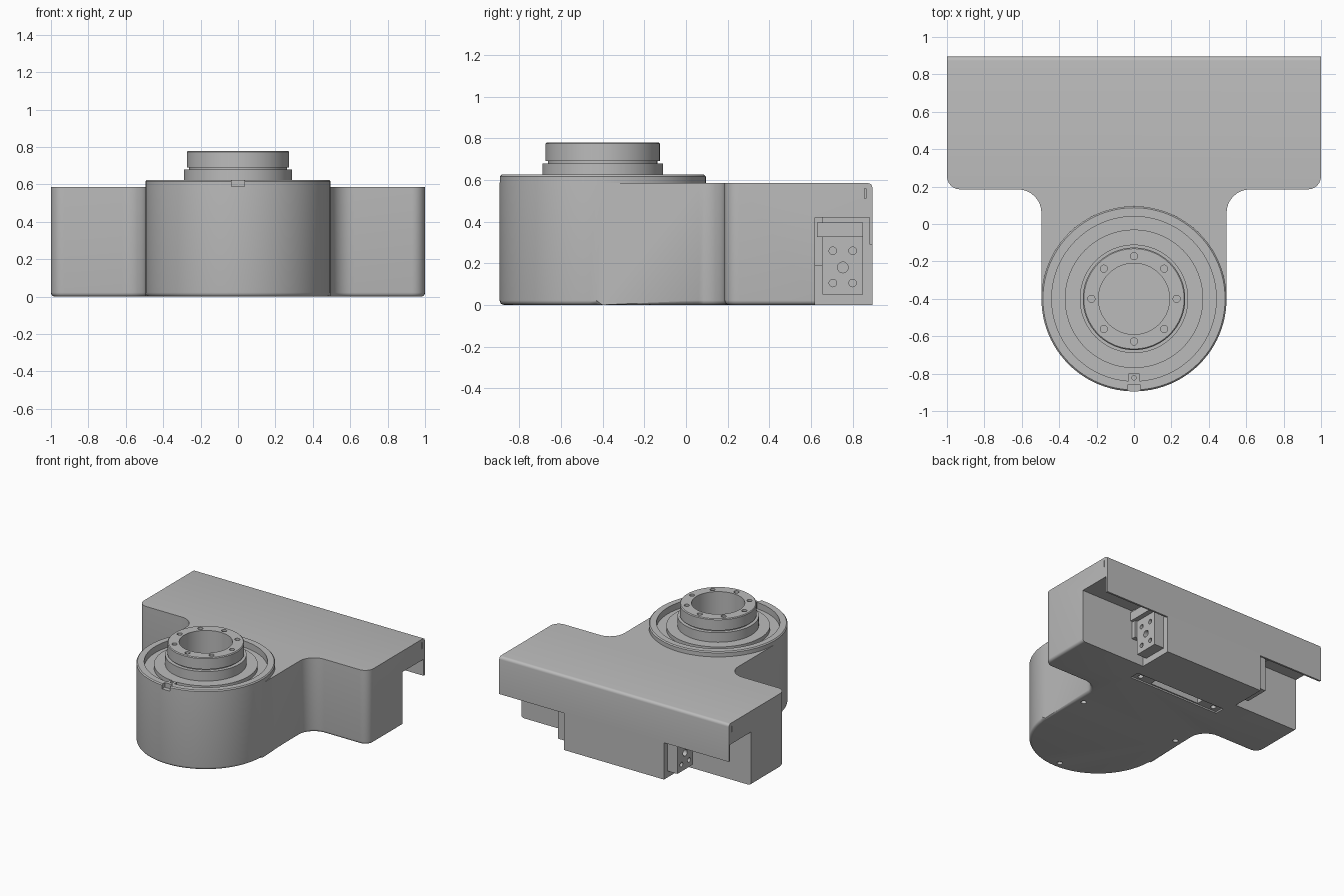
import bpy, bmesh
from math import cos, sin, radians, pi
from mathutils import Matrix, Vector

if "Cube" in bpy.data.objects:
    bpy.data.objects.remove(bpy.data.objects["Cube"], do_unlink=True)

gray = bpy.data.materials.new("machine_gray")
gray.use_nodes = True
gray.diffuse_color = (0.5, 0.5, 0.5, 1)
gray.node_tree.nodes["Principled BSDF"].inputs["Base Color"].default_value = (0.5, 0.5, 0.5, 1)

AXIS = Vector((0, -0.4, 0))      # centre of the drum
DRUM_R, TOP, BACK = 0.495, 0.585, 0.895


def add_object(name, bm):
    bmesh.ops.recalc_face_normals(bm, faces=bm.faces[:])
    mesh = bpy.data.meshes.new(name)
    bm.to_mesh(mesh)
    bm.free()
    mesh.materials.append(gray)
    obj = bpy.data.objects.new(name, mesh)
    bpy.context.collection.objects.link(obj)
    return obj


def box(bm, x0, x1, y0, y1, z0, z1):
    m = Matrix.Translation(((x0 + x1) / 2, (y0 + y1) / 2, (z0 + z1) / 2))
    m = m @ Matrix.Diagonal((abs(x1 - x0), y1 - y0, z1 - z0, 1))
    bmesh.ops.create_cube(bm, size=1, matrix=m)


def cylinder(bm, centre, r, depth, axis="Z", segments=20):
    m = Matrix.Translation(centre)
    if axis == "X":
        m = m @ Matrix.Rotation(pi / 2, 4, "Y")
    bmesh.ops.create_cone(bm, cap_ends=True, segments=segments, radius1=r,
                          radius2=r, depth=depth, matrix=m)


def arc(cx, cy, r, a0, a1, n):
    steps = [radians(a0 + (a1 - a0) * i / n) for i in range(n + 1)]
    return [(cx + r * cos(a), cy + r * sin(a)) for a in steps]


def cut(obj, bm):
    cutter = add_object("cutter", bm)
    cutter.hide_render = True
    mod = obj.modifiers.new("cut", "BOOLEAN")
    mod.operation, mod.solver, mod.object = "DIFFERENCE", "EXACT", cutter
    bpy.context.view_layer.objects.active = obj
    bpy.ops.object.modifier_apply(modifier=mod.name)
    bpy.data.objects.remove(cutter, do_unlink=True)


def smooth(obj):
    bpy.ops.object.select_all(action="DESELECT")
    obj.select_set(True)
    bpy.context.view_layer.objects.active = obj
    bpy.ops.object.shade_smooth_by_angle(angle=radians(30))


# Housing: T-shaped outline with round nose, extruded up
half = arc(0, AXIS.y, DRUM_R, -90, 0, 24)
half += arc(DRUM_R + 0.125, 0.06, 0.125, 180, 90, 8)
half += arc(0.93, 0.255, 0.07, -90, 0, 6)
half += [(1, BACK)]
outline = half + [(-x, y) for x, y in reversed(half[1:])]
bm = bmesh.new()
base = bm.faces.new([bm.verts.new((x, y, 0)) for x, y in outline])
side = bmesh.ops.extrude_face_region(bm, geom=[base])
for v in side["geom"]:
    if isinstance(v, bmesh.types.BMVert):
        v.co.z = TOP


def at(edge, z, back):
    flat = all(abs(v.co.z - z) < 1e-4 for v in edge.verts)
    return flat and back == all(v.co.y > BACK - 1e-4 for v in edge.verts)


# rounded lower rim and rounded back top edge
rounded = [e for e in bm.edges if at(e, 0, False) or at(e, TOP, True)]
bmesh.ops.bevel(bm, geom=rounded, offset=0.022, segments=4, profile=0.5, affect="EDGES")
housing = add_object("housing", bm)

# Drum socket
bm = bmesh.new()
cylinder(bm, AXIS + Vector((0, 0, 0.7)), 0.46, 0.64, segments=96)
cut(housing, bm)

# End recesses behind the hanging back lip
for s in (1, -1):
    bm = bmesh.new()
    box(bm, s * 0.435, s * 1.2, 0.62, 0.88, -0.1, 0.42)
    cut(housing, bm)
    bm = bmesh.new()
    box(bm, s * 0.435, s * 1.2, 0.87, 1.1, -0.1, 0.29)
    cut(housing, bm)
    # small seam slot on the end face
    bm = bmesh.new()
    box(bm, s * 0.985, s * 1.1, 0.857, 0.864, 0.51, 0.56)
    cut(housing, bm)

# Underside: shallow slot, deep pocket and screw holes
bm = bmesh.new()
box(bm, -0.4, 0.4, 0.44, 0.52, -0.1, 0.012)
cut(housing, bm)
bm = bmesh.new()
box(bm, -0.22, 0.22, 0.45, 0.51, -0.1, 0.1)
for x, y in ((-0.34, 0.48), (0.34, 0.48), (-0.43, -0.05), (0.43, -0.05), (0, -0.83)):
    cylinder(bm, (x, y, 0), 0.02, 0.08)
cut(housing, bm)
smooth(housing)

# Turntable: lathed hub, stepped disc, groove and raised rim
profile = [(0, 0.42), (0.19, 0.42), (0.19, 0.78), (0.268, 0.78), (0.274, 0.774),
           (0.274, 0.69), (0.262, 0.69), (0.262, 0.68), (0.29, 0.68), (0.29, 0.605),
           (0.37, 0.605), (0.37, 0.575), (0.44, 0.575), (0.44, 0.625), (0.487, 0.625),
           (DRUM_R, 0.617), (DRUM_R, TOP), (0.46, TOP), (0.46, 0.39), (0, 0.39)]
bm = bmesh.new()
verts = [bm.verts.new((0, AXIS.y - r, z)) for r, z in profile]
edges = [bm.edges.new(pair) for pair in zip(verts, verts[1:])]
bmesh.ops.spin(bm, geom=verts + edges, cent=AXIS, axis=(0, 0, 1), angle=2 * pi,
               steps=96, use_merge=True)
bmesh.ops.remove_doubles(bm, verts=bm.verts[:], dist=1e-4)
turntable = add_object("turntable", bm)

# bolt circle and front rim notch
bm = bmesh.new()
for x, y in arc(0, AXIS.y, 0.228, 0, 315, 7):
    cylinder(bm, (x, y, 0.78), 0.019, 0.12)
box(bm, -0.035, 0.035, -0.95, -0.86, 0.588, 0.7)
cut(turntable, bm)
smooth(turntable)

# Index block beside the notch
bm = bmesh.new()
box(bm, -0.03, 0.03, -0.845, -0.8, 0.57, 0.622)
index_block = add_object("index_block", bm)
bm = bmesh.new()
cylinder(bm, (0, -0.822, 0.62), 0.012, 0.04)
cut(index_block, bm)

# Connector brackets in both recesses
for s, label in ((1, "left"), (-1, "right")):
    bm = bmesh.new()
    box(bm, s * 0.42, s * 0.52, 0.655, 0.85, 0.05, 0.33)
    bracket = add_object(label + "_bracket", bm)
    bm = bmesh.new()
    for y in (0.705, 0.8):
        for z in (0.105, 0.26):
            cylinder(bm, (s * 0.52, y, z), 0.018, 0.06, "X")
    cylinder(bm, (s * 0.52, 0.753, 0.18), 0.026, 0.1, "X")
    cut(bracket, bm)
    smooth(bracket)
    bm = bmesh.new()
    box(bm, s * 0.42, s * 0.56, 0.63, 0.85, 0.325, 0.395)
    add_object(label + "_bracket_ledge", bm)
    bm = bmesh.new()
    box(bm, s * 0.42, s * 0.54, 0.61, 0.656, 0.19, 0.42)
    add_object(label + "_bracket_spacer", bm)
